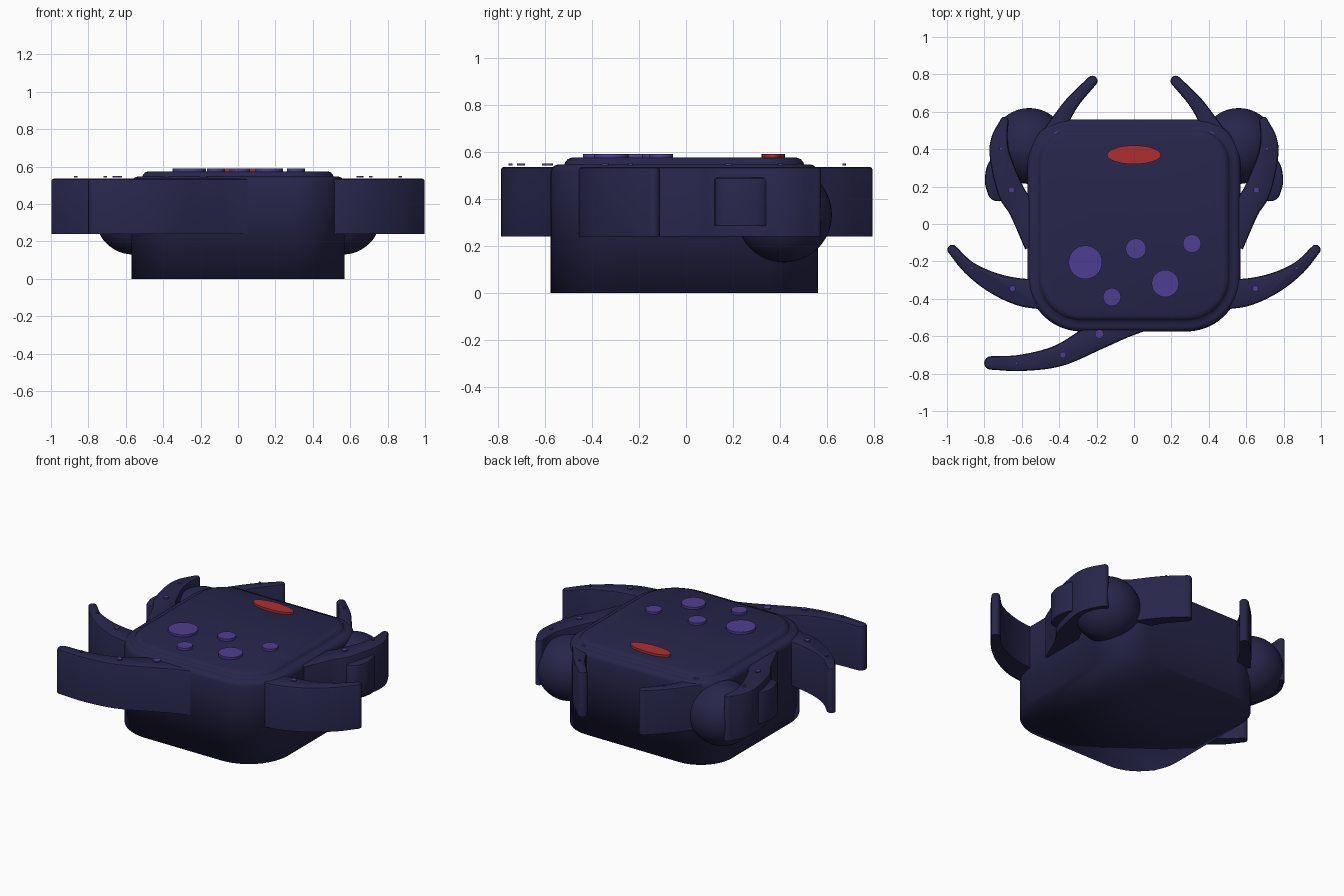
import bpy, bmesh, math
from mathutils import Vector

if "Cube" in bpy.data.objects:
    bpy.data.objects.remove(bpy.data.objects["Cube"])


def material(name, rgb):
    m = bpy.data.materials.new(name)
    m.diffuse_color = (*rgb, 1)
    m.use_nodes = True
    m.node_tree.nodes["Principled BSDF"].inputs["Base Color"].default_value = m.diffuse_color
    return m


NAVY = material("dark navy", (0.020, 0.019, 0.070))
PURPLE = material("purple", (0.078, 0.048, 0.285))
RED = material("red", (0.42, 0.030, 0.030))


def loft(name, rings, mat, smooth=35):
    """Skin a stack of equal-length rings and cap both ends."""
    bm = bmesh.new()
    rows = [[bm.verts.new(p) for p in r] for r in rings]
    n = len(rows[0])
    for a, b in zip(rows, rows[1:]):
        for i in range(n):
            j = (i + 1) % n
            bm.faces.new((a[i], a[j], b[j], b[i]))
    bm.faces.new(rows[0][::-1])
    bm.faces.new(rows[-1])
    bmesh.ops.recalc_face_normals(bm, faces=bm.faces)
    me = bpy.data.meshes.new(name)
    bm.to_mesh(me)
    bm.free()
    me.materials.append(mat)
    ob = bpy.data.objects.new(name, me)
    bpy.context.collection.objects.link(ob)
    bpy.ops.object.select_all(action='DESELECT')
    ob.select_set(True)
    bpy.context.view_layer.objects.active = ob
    bpy.ops.object.shade_smooth_by_angle(angle=math.radians(smooth))
    return ob


def rounded_square(inset, z):
    """Body outline: wide front corners, tighter back corners."""
    pts = []
    corners = ((1, 1, 0.56, 0.23), (-1, 1, 0.56, 0.23),
               (-1, -1, 0.575, 0.29), (1, -1, 0.575, 0.29))
    for k, (sx, sy, half_y, r) in enumerate(corners):
        for i in range(13):
            a = math.pi / 2 * (k + i / 12)
            pts.append((sx * (0.57 - r) + (r - inset) * math.cos(a),
                        sy * (half_y - r) + (r - inset) * math.sin(a), z))
    return pts


def smooth_path(keys, steps=8):
    """Catmull-Rom through (x, y, half width) keys."""
    k = [Vector(p) for p in keys]
    k = [2 * k[0] - k[1]] + k + [2 * k[-1] - k[-2]]
    out = []
    for a, b, c, d in zip(k, k[1:], k[2:], k[3:]):
        for i in range(steps):
            t = i / steps
            out.append(0.5 * (2 * b + (c - a) * t + (2 * a - 5 * b + 4 * c - d) * t * t
                              + (3 * b - a - 3 * c + d) * t ** 3))
    return out + [k[-2]]


def tentacle(name, keys, z0=0.24, z1=0.535, side=1):
    """Tall curved strip tapering to a round tip, with softened rims."""
    path = smooth_path(keys)

    def outline(inset, z):
        left, right = [], []
        for i, p in enumerate(path):
            d = (path[min(i + 1, len(path) - 1)] - path[max(i - 1, 0)]).xy.normalized()
            nrm = Vector((-d.y, d.x))
            w = p.z - inset
            left.append(p.xy + nrm * w)
            right.append(p.xy - nrm * w)
        tip = [path[-1].xy + w * (nrm * math.cos(a) + d * math.sin(a))
               for a in (math.pi * i / 8 for i in range(1, 8))]
        return [(side * q.x, q.y, z) for q in left + tip + right[::-1]]

    return loft(name, [outline(0, z0), outline(0, z1 - 0.012),
                       outline(0.004, z1 - 0.004), outline(0.012, z1)], NAVY)


def disc(name, x, y, rx, ry, z0, z1, mat):
    ring = [(x + rx * math.cos(a), y + ry * math.sin(a))
            for a in (2 * math.pi * i / 32 for i in range(32))]
    return loft(name, [[(*p, z0) for p in ring], [(*p, z1) for p in ring]], mat)


# Body with rounded shoulder and raised top panel
loft("body", [rounded_square(i, z) for i, z in (
    (0, 0), (0, 0.515), (0.006, 0.532), (0.018, 0.542), (0.032, 0.546),
    (0.058, 0.546), (0.062, 0.556), (0.072, 0.568), (0.09, 0.575))], NAVY, 180)

BACK = ((0.45, 0.45, 0.06), (0.395, 0.55, 0.046), (0.325, 0.655, 0.036), (0.223, 0.765, 0.028))
ARM = ((0.51, -0.10, 0.08), (0.60, 0.08, 0.07), (0.66, 0.18, 0.07),
       (0.714, 0.35, 0.056), (0.72, 0.45, 0.045), (0.693, 0.55, 0.023))
LOBE = ((0.715, 0.35, 0.03), (0.735, 0.30, 0.052), (0.735, 0.23, 0.062), (0.728, 0.178, 0.057))
SIDE = ((0.45, -0.375, 0.085), (0.60, -0.365, 0.074), (0.75, -0.315, 0.055),
        (0.88, -0.235, 0.036), (0.972, -0.137, 0.026))
FRONT = ((0.05, -0.49, 0.08), (-0.07, -0.535, 0.08), (-0.20, -0.60, 0.074),
         (-0.40, -0.703, 0.058), (-0.60, -0.742, 0.044), (-0.765, -0.743, 0.036))

# Mirrored limbs and bulbs
for s, tag in ((-1, "left"), (1, "right")):
    tentacle("back_tentacle_" + tag, BACK, side=s)
    tentacle("curled_arm_" + tag, ARM, side=s)
    tentacle("arm_lobe_" + tag, LOBE, 0.285, 0.49, side=s)
    tentacle("side_tentacle_" + tag, SIDE, side=s)
    bpy.ops.mesh.primitive_uv_sphere_add(segments=40, ring_count=24, radius=0.203,
                                         location=(s * 0.56, 0.417, 0.333))
    bulb = bpy.context.object
    bulb.name = "bulb_" + tag
    bulb.data.materials.append(NAVY)
    bpy.ops.object.shade_smooth()
    # Small spots along the limbs
    for x, y, r in ((0.41, 0.475, 0.02), (0.31, 0.672, 0.008), (0.71, 0.402, 0.01),
                    (0.655, 0.182, 0.017), (0.65, -0.345, 0.017), (0.868, -0.235, 0.009)):
        disc("limb_spot_" + tag, s * x, y, r, r, 0.542, 0.55, PURPLE)

# Single front tentacle with its spots
tentacle("front_tentacle", FRONT)
for x, y, r in ((-0.185, -0.588, 0.024), (-0.38, -0.70, 0.017), (-0.628, -0.745, 0.009)):
    disc("front_spot", x, y, r, r, 0.542, 0.55, PURPLE)

# Large spots and red oval on the top panel
for x, y, r in ((-0.26, -0.205, 0.09), (0.01, -0.132, 0.055), (0.31, -0.105, 0.049),
                (0.167, -0.318, 0.073), (-0.118, -0.39, 0.048)):
    disc("top_spot", x, y, r, r, 0.57, 0.59, PURPLE)
disc("red_oval", 0, 0.37, 0.144, 0.05, 0.57, 0.59, RED)
